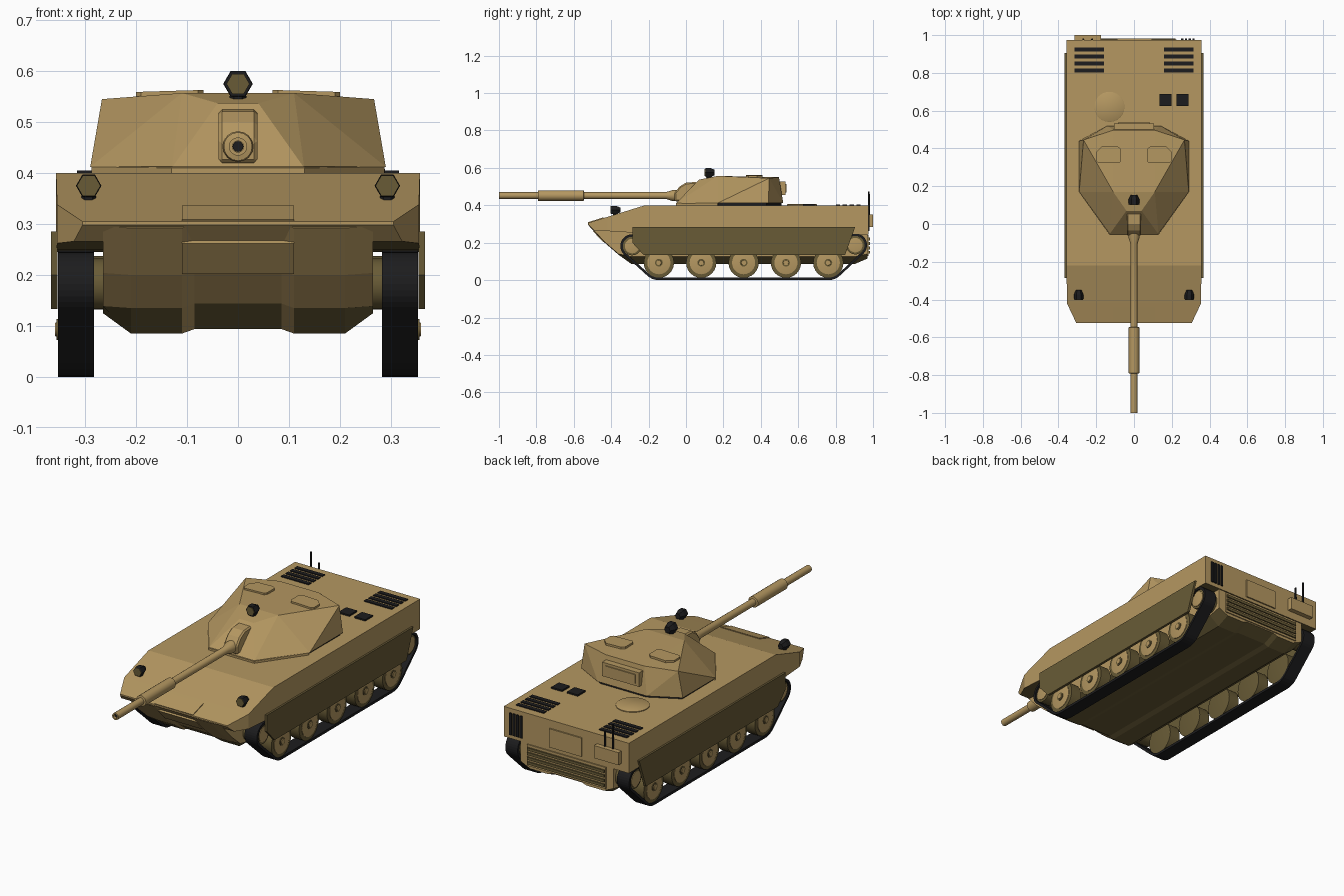
import bpy, bmesh, math
from mathutils import Vector, geometry

if "Cube" in bpy.data.objects:
    bpy.data.objects.remove(bpy.data.objects["Cube"])


def material(name, rgb):
    m = bpy.data.materials.new(name)
    m.diffuse_color = (*rgb, 1)
    m.use_nodes = True
    m.node_tree.nodes["Principled BSDF"].inputs["Base Color"].default_value = m.diffuse_color
    return m


TAN = material("sand_tan", (0.46, 0.312, 0.12))
OLIVE = material("dark_olive", (0.14, 0.105, 0.037))
BLACK = material("black", (0.012, 0.012, 0.013))


def finish(name, bm, mat, smooth=False):
    bmesh.ops.recalc_face_normals(bm, faces=bm.faces)
    me = bpy.data.meshes.new(name)
    bm.to_mesh(me)
    bm.free()
    me.materials.append(mat)
    ob = bpy.data.objects.new(name, me)
    bpy.context.collection.objects.link(ob)
    if smooth:
        bpy.ops.object.select_all(action='DESELECT')
        ob.select_set(True)
        bpy.context.view_layer.objects.active = ob
        bpy.ops.object.shade_smooth_by_angle(angle=math.radians(35))
    return ob


def loft(name, rings, mat, closed=False, smooth=False):
    """Skin between rings of points; cap the ends unless closed."""
    bm = bmesh.new()
    vs = [[bm.verts.new(p) for p in r] for r in rings]
    n = len(rings[0])
    pairs = list(zip(vs, vs[1:])) + ([(vs[-1], vs[0])] if closed else [])
    for a, b in pairs:
        for i in range(n):
            bm.faces.new((a[i], a[(i + 1) % n], b[(i + 1) % n], b[i]))
    if not closed:
        bm.faces.new(vs[0])
        bm.faces.new(vs[-1])
    return finish(name, bm, mat, smooth)


def dark_underside(ob, limit):
    """Second colour on faces that point down."""
    ob.data.materials.append(OLIVE)
    for p in ob.data.polygons:
        if p.normal.z < limit:
            p.material_index = 1


def turned(name, axis, centre, profile, n, mat, smooth=True):
    """Turned solid: profile is (distance along axis, radius)."""
    rings = []
    for d, r in profile:
        ring = []
        for i in range(n):
            t = 2 * math.pi * i / n
            c, s = r * math.cos(t), r * math.sin(t)
            off = {'x': (d, c, s), 'y': (c, d, s), 'z': (c, s, d)}[axis]
            ring.append(Vector(centre) + Vector(off))
        rings.append(ring)
    return loft(name, rings, mat, smooth=smooth)


def prism(name, x0, x1, yz, mat):
    return loft(name, [[(x, y, z) for y, z in yz] for x in (x0, x1)], mat)


def box(name, x0, x1, y0, y1, z0, z1, mat):
    return prism(name, x0, x1, [(y0, z0), (y1, z0), (y1, z1), (y0, z1)], mat)


def shell(name, pts, mat):
    """Faceted convex solid, points mirrored in x."""
    bm = bmesh.new()
    for x, y, z in pts:
        for s in (1, -1):
            bm.verts.new((s * x, y, z))
    bmesh.ops.convex_hull(bm, input=bm.verts)
    bmesh.ops.dissolve_limit(bm, angle_limit=0.02, verts=bm.verts, edges=bm.edges)
    return finish(name, bm, mat)


# Upper hull: y, half width, bottom, top
upper = loft("upper_hull", [[(-w, y, b), (w, y, b), (w, y, t), (-w, y, t)] for y, w, b, t in (
    (-0.525, 0.305, 0.298, 0.305), (-0.49, 0.322, 0.266, 0.316),
    (-0.42, 0.355, 0.262, 0.338), (-0.22, 0.357, 0.25, 0.40),
    (0.975, 0.357, 0.245, 0.40))], TAN)
dark_underside(upper, -.9)

# Lower hull: y, bottom, chamfer height, with a shallow channel along the belly
lower = loft("lower_hull", [[(-.265, y, max(.275, c + .004)), (-.265, y, c), (-.21, y, b), (-.11, y, b),
                             (-.085, y, b + .009), (.085, y, b + .009), (.11, y, b), (.21, y, b),
                             (.265, y, c), (.265, y, max(.275, c + .004))]
                            for y, b, c in ((-.521, .292, .296), (-.435, .2, .204), (-.36, .135, .139),
                                            (-.29, .085, .125), (.9, .085, .125), (.97, .115, .14))], TAN)
dark_underside(lower, -.79)

# Nose plates
prism("nose_top_plate", -.11, .11, [(-.525, .309), (-.44, .336), (-.44, .325), (-.52, .30)], TAN)
prism("nose_lower_plate", -.11, .11, [(-.498, .262), (-.442, .202), (-.43, .21), (-.485, .272)], TAN)

# Turret and its parts
shell("turret", [(.13, -.055, .41), (.29, .17, .412), (.29, .44, .412), (.14, .52, .412),
                 (.04, .07, .537), (.11, .17, .557), (.267, .445, .545), (.11, .497, .55)], TAN)
shell("turret_front_base", [p + (z,) for z in (.396, .413)
                            for p in ((.13, -.054), (.287, .168), (.2, .2))], TAN)
shell("turret_rear_base", [p + (z,) for z in (.396, .413)
                           for p in ((.278, .172), (.28, .43), (.13, .51))], BLACK)
box("turret_rear_bin", -.105, .105, .49, .533, .455, .527, TAN)
box("bin_panel", -.085, .085, .53, .538, .468, .514, TAN)
mantlet = prism("gun_mantlet", -.038, .038, [(-.06, .42), (-.062, .465), (-.035, .5), (0, .521),
                                             (.06, .525), (.06, .42)], TAN)
bevel = mantlet.modifiers.new("bevel", 'BEVEL')
bevel.width = 0.007
bevel.segments = 1
for s in (1, -1):
    shape = [(.068, .335), (.078, .322), (.19, .322), (.2, .335), (.2, .38), (.17, .41),
             (.085, .41), (.068, .395)]
    loft("turret_hatch", [[(s * x, y, z - .03 * (x - .07)) for x, y in shape] for z in (.54, .563)], TAN)

# Gun
turned("gun_barrel", 'y', (0, 0, .452), [(.03, .03), (-.07, .03), (-.105, .019), (-.545, .018), (-.547, .028),
       (-.79, .028), (-.792, .018), (-1, .018), (-1, .011), (-.985, .011)], 16, TAN)
turned("gun_bore", 'y', (0, 0, .452), [(-.984, .0105), (-.988, .0105)], 16, BLACK)


# Hexagonal sight and headlights
def lamp(name, x, y, z, r, lens):
    turned(name, 'y', (x, y, z), [(-.022, r * .95), (-.018, r), (.004, r), (.028, r * .6)], 6, BLACK, False)
    turned(name + "_lens", 'y', (x, y, z), [(-.025, r * lens), (-.02, r * lens)], 6, OLIVE, False)
    turned(name + "_stem", 'z', (x, y, z), [(-r - .012, r * .6), (0, r * .5)], 6, BLACK, False)


lamp("roof_sight", 0, .125, .575, .029, .78)
for s in (1, -1):
    lamp("headlight", s * .293, -.378, .375, .025, .93)

# Engine deck
for s in (1, -1):
    for i in range(4):
        y = .812 + i * .037
        a, b = sorted((s * .158, s * .316))
        box("deck_louver", a, b, y - .011, y + .011, .398, .405, BLACK)
for x in (.167, .257):
    box("deck_vent", x - .031, x + .031, .625, .687, .398, .408, BLACK)
turned("deck_round_hatch", 'z', (-.13, .62, .4), [(-.005, .08), (.004, .08), (.006, .077)], 24, TAN)

# Rear plate details
for i in range(4):
    x = .255 + i * .02
    box("rear_vent", x - .006, x + .006, .97, .982, .265, .378, BLACK)
box("rear_access_panel", -.09, .095, .97, .982, .262, .358, TAN)
box("rear_grille_back", -.225, .225, .965, .976, .13, .24, TAN)
for i in range(4):
    z = .148 + i * .024
    box("rear_grille_bar", -.22, .22, .97, .983, z - .007, z + .007, OLIVE)
box("rear_box", -.315, -.175, .97, 1.0, .285, .35, TAN)
for x, top in ((-.268, .475), (-.222, .43)):
    turned("antenna", 'z', (x, .978, 0), [(.34, .006), (top, .005)], 6, BLACK)

# Running gear
WHEELS = [-.145 + i * .2265 for i in range(5)]
ENDS = [(-.288, .182), (.905, .187)]
T = .013

# Track path: convex loop around the outer wheels
N = 32
samples = []
for cy, cz, r in [(WHEELS[0], .093, .08), (WHEELS[-1], .093, .08)] + [(y, z, .05) for y, z in ENDS]:
    for i in range(N):
        d = Vector((math.cos(2 * math.pi * i / N), math.sin(2 * math.pi * i / N)))
        samples.append((Vector((cy, cz)), r, d))
loop = geometry.convex_hull_2d([c + r * d for c, r, d in samples])

for s in (1, -1):
    rings = []
    for i in loop:
        c, r, d = samples[i]
        p, q = c + r * d, c + (r + T) * d
        rings.append([(s * .283, *p), (s * .353, *p), (s * .353, *q), (s * .283, *q)])
    loft("track", rings, BLACK, closed=True)
    for y in WHEELS:
        c = (0, y, .093)
        turned("road_wheel", 'x', c, [(s * .286, .07), (s * .288, .081), (s * .348, .081), (s * .35, .06)], 24, OLIVE)
        turned("wheel_disc", 'x', c, [(s * .345, .062), (s * .352, .062), (s * .353, .058)], 24, TAN)
        turned("wheel_hub_ring", 'x', c, [(s * .35, .021), (s * .356, .021)], 12, OLIVE)
        turned("wheel_cap", 'x', c, [(s * .35, .015), (s * .359, .013)], 12, TAN)
    for y, z in ENDS:
        turned("end_wheel", 'x', (0, y, z), [(s * .262, .04), (s * .264, .05), (s * .345, .05), (s * .347, .04)], 20, OLIVE)
        turned("end_wheel_disc", 'x', (0, y, z), [(s * .34, .039), (s * .35, .039), (s * .352, .025)], 20, TAN)
    # Side skirt
    prism("side_skirt", s * .354, s * .367, [(-.287, .285), (-.287, .2), (-.225, .133), (.85, .133),
                                             (.878, .21), (.905, .285)], OLIVE)
